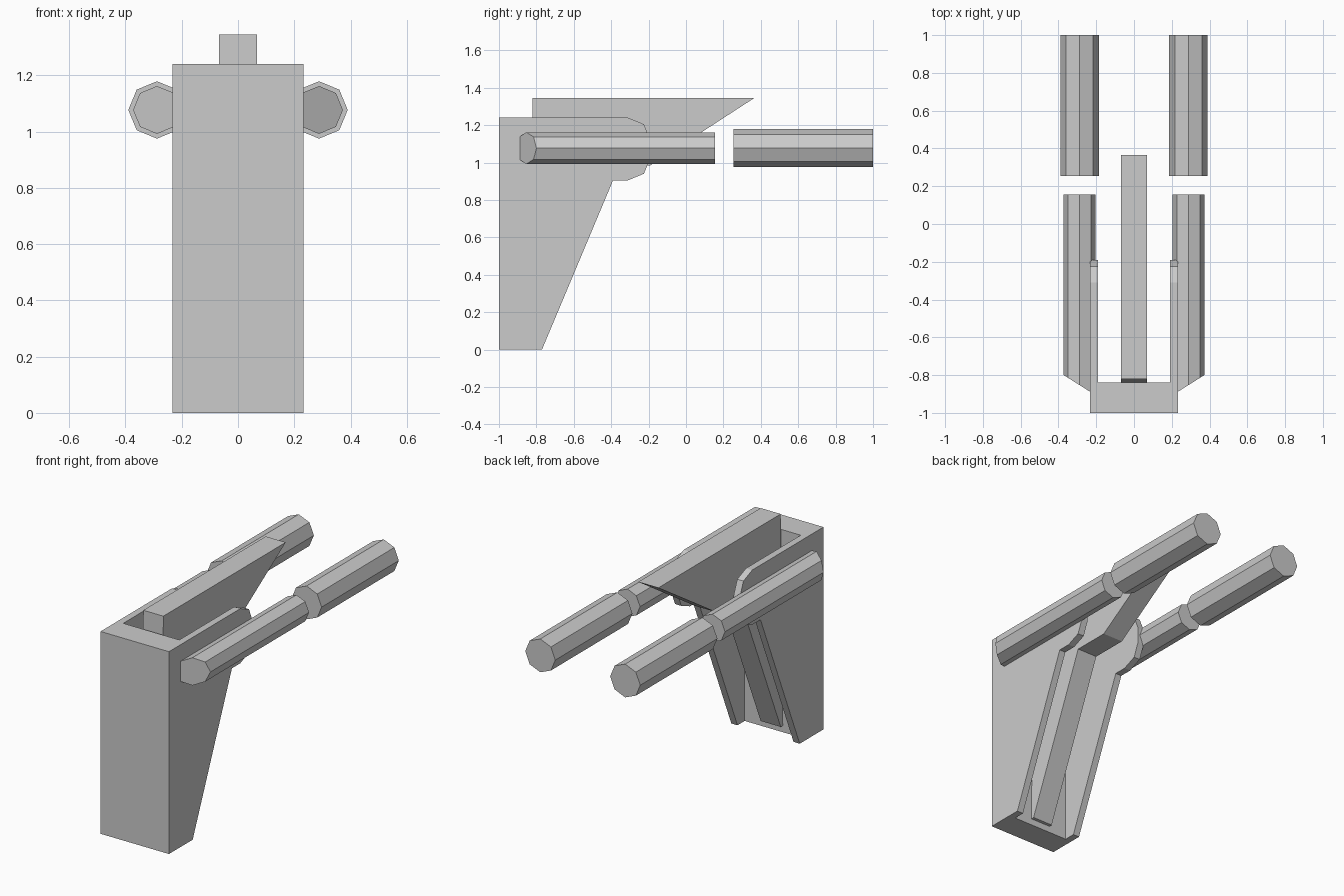
import bpy, bmesh, math

if "Cube" in bpy.data.objects:
    bpy.data.objects.remove(bpy.data.objects["Cube"])


def make_object(name, rings):
    """Solid lofted between two matching outlines."""
    bm = bmesh.new()
    a, b = [[bm.verts.new(p) for p in ring] for ring in rings]
    n = len(a)
    bm.faces.new(a)
    bm.faces.new(b[::-1])
    for i in range(n):
        j = (i + 1) % n
        bm.faces.new((a[j], a[i], b[i], b[j]))
    bmesh.ops.recalc_face_normals(bm, faces=bm.faces)
    mesh = bpy.data.meshes.new(name)
    bm.to_mesh(mesh)
    bm.free()
    obj = bpy.data.objects.new(name, mesh)
    bpy.context.collection.objects.link(obj)
    return obj


def side_profile(name, points, half_width):
    """Extrude a (y, z) outline symmetrically across x."""
    return make_object(name, [[(x, y, z) for y, z in points]
                              for x in (-half_width, half_width)])


def octagon_rod(name, cx, cz, radius, y_front, y_back, slant=0.0):
    """Eight-sided rod along y; slant angles the front cut away from the centre."""
    angles = [math.radians(45 * i) for i in range(8)]
    ring = [(cx + radius * math.cos(a), cz + radius * math.sin(a)) for a in angles]
    front = [(x, y_front + slant * (abs(x) - abs(cx)), z) for x, z in ring]
    back = [(x, y_back, z) for x, z in ring]
    return make_object(name, [front, back])


def arc(cy, cz, radius, start, end):
    """Two-segment rounded corner."""
    return [(cy + radius * math.cos(math.radians(t)), cz + radius * math.sin(math.radians(t)))
            for t in (start, (start + end) / 2, end)]


# Channel-shaped housing: front plate with two rounded side cheeks
outline = [(-1, 0), (-0.77, 0), (-0.39, 0.905)]
outline += arc(-0.31, 1.025, 0.12, -90, 0) + arc(-0.31, 1.12, 0.12, 0, 90)
outline += [(-1, 1.24)]
housing = side_profile("housing", outline, 0.232)

# Cutter that opens the channel
cutter = side_profile("channel_cutter", [(-0.84, -0.2), (0.2, -0.2), (0.2, 1.5), (-0.84, 1.5)], 0.19)
cutter.hide_render = True
cutter.hide_viewport = True
cut = housing.modifiers.new("channel", 'BOOLEAN')
cut.operation = 'DIFFERENCE'
cut.solver = 'EXACT'
cut.object = cutter

# Central arm with pointed tip and tapering leg inside the channel
side_profile("center_arm", [(-0.84, 0.04), (-0.82, 0.04), (-0.42, 0.985), (-0.19, 0.985),
                            (0.365, 1.345), (-0.82, 1.345)], 0.068)

# Paired rods on both sides
for side, label in ((-1, "left"), (1, "right")):
    octagon_rod(f"{label}_inner_rod", side * 0.288, 1.077, 0.085, -0.853, 0.155, slant=0.63)
    octagon_rod(f"{label}_outer_rod", side * 0.288, 1.077, 0.102, 0.253, 1.0)
